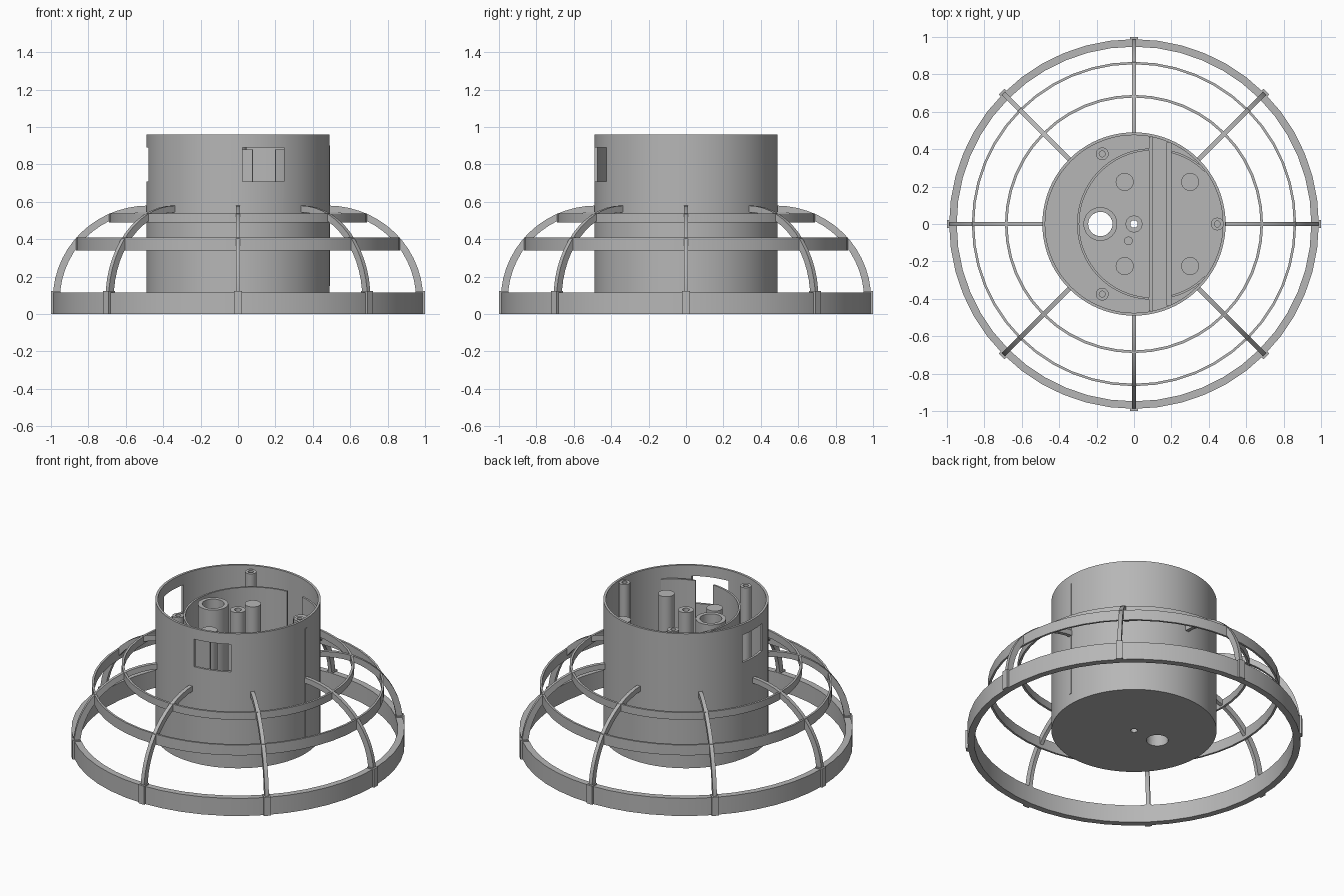
import bpy, bmesh
from math import sin, cos, pi, atan2, radians

if "Cube" in bpy.data.objects:
    bpy.data.objects.remove(bpy.data.objects["Cube"])

grey = bpy.data.materials.new("plain_grey")
grey.use_nodes = True
colour = (0.47, 0.47, 0.47, 1)
grey.diffuse_color = colour
grey.node_tree.nodes["Principled BSDF"].inputs["Base Color"].default_value = colour

parts = []


def finish(name, bm):
    bmesh.ops.recalc_face_normals(bm, faces=bm.faces)
    mesh = bpy.data.meshes.new(name)
    bm.to_mesh(mesh)
    bm.free()
    obj = bpy.data.objects.new(name, mesh)
    mesh.materials.append(grey)
    bpy.context.collection.objects.link(obj)
    parts.append(obj)
    return obj


def revolve(name, profile, x=0, y=0, seg=48):
    """Spin a closed (radius, z) profile about a vertical axis."""
    bm = bmesh.new()
    vs = [bm.verts.new((r, 0, z)) for r, z in profile]
    edges = [bm.edges.new((a, b)) for a, b in zip(vs, vs[1:] + vs[:1])]
    bmesh.ops.spin(bm, geom=vs + edges, cent=(0, 0, 0), axis=(0, 0, 1),
                   angle=2 * pi, steps=seg)
    bmesh.ops.remove_doubles(bm, verts=bm.verts, dist=1e-5)
    bmesh.ops.translate(bm, verts=bm.verts, vec=(x, y, 0))
    return finish(name, bm)


def tube(name, r_in, r_out, z0, z1, x=0, y=0, seg=48):
    return revolve(name, [(r_in, z0), (r_out, z0), (r_out, z1), (r_in, z1)], x, y, seg)


def post(name, r, z0, z1, x=0, y=0, seg=24):
    bm = bmesh.new()
    bmesh.ops.create_cone(bm, cap_ends=True, segments=seg, radius1=r, radius2=r, depth=z1 - z0)
    bmesh.ops.translate(bm, verts=bm.verts, vec=(x, y, (z0 + z1) / 2))
    return finish(name, bm)


def box(name, lo, hi, angle=0):
    bm = bmesh.new()
    bmesh.ops.create_cube(bm, size=1)
    for v in bm.verts:
        p = [lo[i] + (v.co[i] + 0.5) * (hi[i] - lo[i]) for i in range(3)]
        v.co = (p[0] * cos(angle) - p[1] * sin(angle), p[0] * sin(angle) + p[1] * cos(angle), p[2])
    return finish(name, bm)


def prism(name, outline, place_a, place_b):
    """Solid strip: outline pairs placed on two parallel sides."""
    bm = bmesh.new()
    rows = [[bm.verts.new(f(*p)) for p in (o, i) for f in (place_a, place_b)]
            for o, i in outline]
    for a, b in zip(rows, rows[1:]):
        for j, k in ((0, 1), (1, 3), (3, 2), (2, 0)):
            bm.faces.new((a[j], a[k], b[k], b[j]))
    for row in (rows[0], rows[-1]):
        bm.faces.new((row[0], row[1], row[3], row[2]))
    return finish(name, bm)


def cut(target, cutters):
    bpy.context.view_layer.objects.active = target
    for c in cutters:
        c.hide_render = True
        mod = target.modifiers.new("cut", "BOOLEAN")
        mod.operation, mod.object, mod.solver = "DIFFERENCE", c, "EXACT"
        bpy.ops.object.modifier_apply(modifier=mod.name)
        parts.remove(c)
        bpy.data.objects.remove(c)


# Housing cup with two windows and two floor holes
BASE, FLOOR, RIM = 0.08, 0.11, 0.96
cup = revolve("housing", [(0, BASE), (0.49, BASE), (0.49, RIM), (0.475, RIM),
                          (0.475, FLOOR), (0, FLOOR)], seg=80)
cut(cup, [
    box("front_window_cutter", (0.025, -0.6, 0.71), (0.245, -0.38, 0.89)),
    box("side_window_cutter", (-0.6, -0.1, 0.71), (-0.4, 0.1, 0.89)),
    post("cable_hole_cutter", 0.065, 0, 0.2, -0.18, 0, 32),
    post("centre_hole_cutter", 0.02, 0, 0.2),
])

# Tubes and posts standing on the floor
tube("cable_tube", 0.065, 0.09, FLOOR, 0.88, -0.18, 0, 40)
tube("centre_tube", 0.02, 0.045, FLOOR, 0.89, seg=24)
post("small_post", 0.023, FLOOR, 0.4, -0.03, -0.09, 16)
for x in (-0.05, 0.3):
    for y in (-0.225, 0.225):
        post("support_post", 0.048, FLOOR, 0.83, x, y)

# Screw bosses near the rim
for x, y in ((-0.17, 0.375), (-0.17, -0.375), (0.445, 0)):
    tube("screw_boss", 0.016, 0.034, FLOOR, 0.95, x, y, 20)
box("outer_seam_strip", (0.485, -0.008, 0.15), (0.493, 0.008, 0.9))


# Curved inner walls, open in the middle for the slot
def arc_wall(name, start, end, steps):
    angles = [start + (end - start) * i / steps for i in range(steps + 1)]
    outline = [((0.405, a), (0.393, a)) for a in angles]
    prism(name, outline,
          lambda r, a: (0.1 + r * cos(a), r * sin(a), FLOOR),
          lambda r, a: (0.1 + r * cos(a), r * sin(a), 0.88))


arc_wall("inner_arc_wall", radians(93), radians(267), 32)
for side in (-1, 1):
    arc_wall("side_arc_wall", side * atan2(0.39, 0.1), side * atan2(0.288, 0.285), 6)

# Low slot walls across the floor
for x0, x1, y in ((0.08, 0.1, 0.465), (0.175, 0.2, 0.435)):
    box("slot_wall", (x0, -y, FLOOR), (x1, y, 0.35))

# Guard rings
tube("base_ring", 0.948, 0.988, 0, 0.115)
tube("middle_ring", 0.854, 0.867, 0.34, 0.408)
tube("upper_ring", 0.676, 0.69, 0.49, 0.537)

# Eight curved guard ribs with feet
STEPS = 14
for n in range(8):
    t = n * pi / 4
    outline = []
    for i in range(STEPS + 1):
        a = pi / 2 * i / STEPS
        outline.append(((0.48 + 0.51 * cos(a), 0.08 + 0.5 * sin(a)),
                        (0.48 + 0.472 * cos(a), 0.08 + 0.465 * sin(a))))

    def side_at(w, t=t):
        return lambda r, z: (r * cos(t) - w * sin(t), r * sin(t) + w * cos(t), z)

    prism("guard_rib", outline, side_at(-0.012), side_at(0.012))
    box("rib_foot", (0.95, -0.021, 0), (1.0, 0.021, 0.122), t)

# Smooth curved surfaces, keep hard edges
bpy.ops.object.select_all(action="DESELECT")
for obj in parts:
    obj.select_set(True)
bpy.context.view_layer.objects.active = cup
bpy.ops.object.shade_smooth_by_angle(angle=radians(30))
